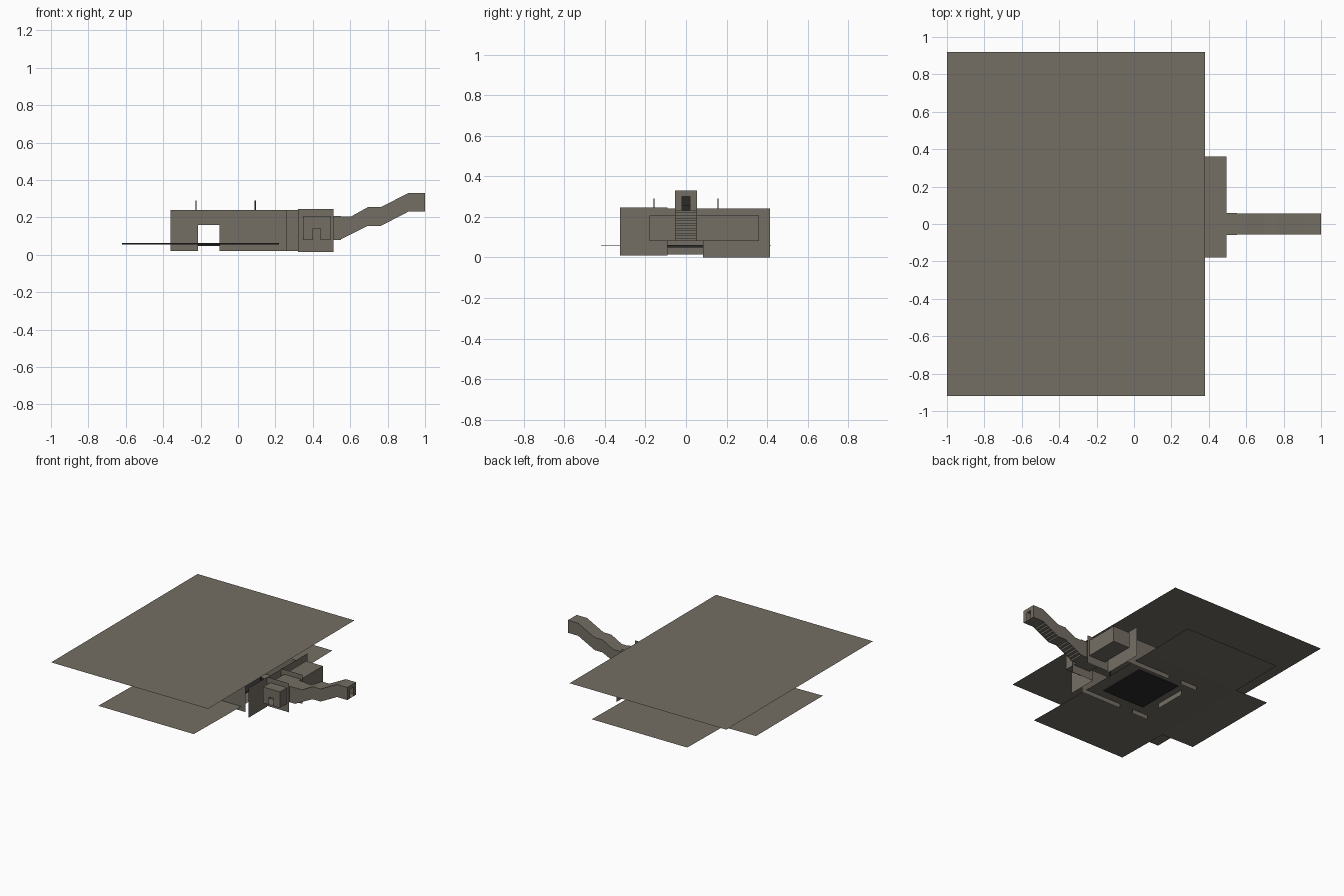
import bpy, bmesh

if "Cube" in bpy.data.objects:
    bpy.data.objects.remove(bpy.data.objects["Cube"])


def material(name, rgb):
    m = bpy.data.materials.new(name)
    m.diffuse_color = (*rgb, 1)
    m.use_nodes = True
    m.node_tree.nodes["Principled BSDF"].inputs["Base Color"].default_value = m.diffuse_color
    return m


STONE = material("grey brown stone", (0.175, 0.158, 0.128))
DARK = material("dark grey", (0.025, 0.025, 0.025))


def build(name, polys, mat=STONE):
    """Object made of flat polygons."""
    bm = bmesh.new()
    for p in polys:
        bm.faces.new([bm.verts.new(v) for v in p])
    bmesh.ops.remove_doubles(bm, verts=bm.verts, dist=1e-5)
    me = bpy.data.meshes.new(name)
    bm.to_mesh(me)
    bm.free()
    me.materials.append(mat)
    ob = bpy.data.objects.new(name, me)
    bpy.context.collection.objects.link(ob)
    return ob


def wall_x(x0, x1, y, z0, z1):
    return [(x0, y, z0), (x1, y, z0), (x1, y, z1), (x0, y, z1)]


def wall_y(x, y0, y1, z0, z1):
    return [(x, y0, z0), (x, y1, z0), (x, y1, z1), (x, y0, z1)]


def flat(x0, x1, y0, y1, z):
    return [(x0, y0, z), (x1, y0, z), (x1, y1, z), (x0, y1, z)]


def box(x0, x1, y0, y1, z0, z1):
    return [flat(x0, x1, y0, y1, z0), flat(x0, x1, y0, y1, z1),
            wall_x(x0, x1, y0, z0, z1), wall_x(x0, x1, y1, z0, z1),
            wall_y(x0, y0, y1, z0, z1), wall_y(x1, y0, y1, z0, z1)]


# Large flat sheet over the courtyard
build("sky_sheet", [flat(-1, 0.38, -0.92, 0.92, 0.325)])

# Cross-shaped ground with gently rising flaps
g, e = 0.055, 0.062
ground = [flat(-0.62, 0.22, -0.42, 0.42, g)]
for s in (-1, 1):
    ground.append([(-0.62, s * 0.42, g), (0.22, s * 0.42, g),
                   (0.22, s * 0.87, e), (-0.62, s * 0.87, e)])
ground.append([(-0.62, -0.42, g), (-0.62, 0.42, g), (-0.91, 0.42, e - 0.003), (-0.91, -0.42, e - 0.003)])
build("ground_cross", ground)

# Courtyard walls, front and back, each with a gateway
for name, y, xe in (("front_wall", -0.275, 0.26), ("back_wall", 0.275, 0.32)):
    build(name, [wall_x(-0.36, -0.215, y, 0.02, 0.24),
                 wall_x(-0.215, -0.1, y, 0.16, 0.24),
                 wall_x(-0.1, xe, y, 0.02, 0.24)])

# Left wall
build("left_wall", [wall_y(-0.31, -0.09, 0.17, 0.015, 0.24)])

# Right wall with passage
build("right_wall", [wall_y(0.32, -0.325, -0.09, 0.01, 0.245),
                     wall_y(0.32, -0.09, 0.085, 0.16, 0.24),
                     wall_y(0.32, 0.085, 0.415, 0.0, 0.24)])
build("passage_walls", [wall_x(0.32, 0.51, y, 0.015, 0.245) for y in (-0.09, 0.085)])

# Central dark platform with corner posts
build("platform", box(-0.25, 0.12, -0.2, 0.2, 0.048, 0.062), DARK)
posts = []
for px in (-0.225, 0.092):
    for py in (-0.158, 0.158):
        posts += box(px - 0.003, px + 0.003, py - 0.003, py + 0.003, 0.062, 0.29)
build("corner_posts", posts, DARK)

# Side room with an open doorway in front
X0, X1, Y0, Y1, Z0, Z1 = 0.347, 0.495, -0.18, 0.36, 0.08, 0.207
build("side_room", [
    flat(X0, X1, Y0, Y1, Z0), flat(X0, X1, Y0, Y1, Z1),
    wall_y(X0, Y0, Y1, Z0, Z1), wall_x(X0, X1, Y1, Z0, Z1),
    wall_x(X0, 0.4, Y0, Z0, Z1), wall_x(0.44, X1, Y0, Z0, Z1),
    wall_x(0.4, 0.44, Y0, 0.14, Z1),
    wall_y(X1, Y0, -0.055, Z0, Z1), wall_y(X1, 0.055, Y1, Z0, Z1)])

# Vestibule between room and tunnel
build("vestibule", [wall_x(0.495, 0.55, y, Z0, Z1) for y in (-0.06, 0.06)]
      + [flat(0.495, 0.55, -0.06, 0.06, Z1)])

# Rising tunnel: sides and roof follow the profile, the floor has steps on both ramps
W = 0.055
profile = [(0.495, 0.08, 0.205), (0.545, 0.08, 0.205), (0.605, 0.11, 0.205),
           (0.695, 0.155, 0.255), (0.765, 0.155, 0.255), (0.91, 0.23, 0.33), (1.0, 0.23, 0.33)]
tunnel = []
for (xa, ba, ta), (xb, bb, tb) in zip(profile, profile[1:]):
    for y in (-W, W):
        tunnel.append([(xa, y, ba), (xb, y, bb), (xb, y, tb), (xa, y, ta)])
    tunnel.append([(xa, -W, ta), (xb, -W, tb), (xb, W, tb), (xa, W, ta)])
build("tunnel_shell", tunnel)

steps = [flat(0.495, 0.545, -W, W, 0.08), flat(0.695, 0.765, -W, W, 0.155),
         flat(0.91, 1.0, -W, W, 0.23)]
N = 6
for xa, xb, za, zb in ((0.545, 0.695, 0.08, 0.155), (0.765, 0.91, 0.155, 0.23)):
    for i in range(N):
        x0, x1 = xa + (xb - xa) * i / N, xa + (xb - xa) * (i + 1) / N
        z0, z1 = za + (zb - za) * i / N, za + (zb - za) * (i + 1) / N
        steps += [wall_y(x0, -W, W, z0, z1), flat(x0, x1, -W, W, z1)]
build("tunnel_stairs", steps)

# Tunnel end wall with doorway
build("tunnel_end", [wall_y(1.0, -W, -0.02, 0.23, 0.33), wall_y(1.0, 0.02, W, 0.23, 0.33),
                     wall_y(1.0, -0.02, 0.02, 0.3, 0.33)])
